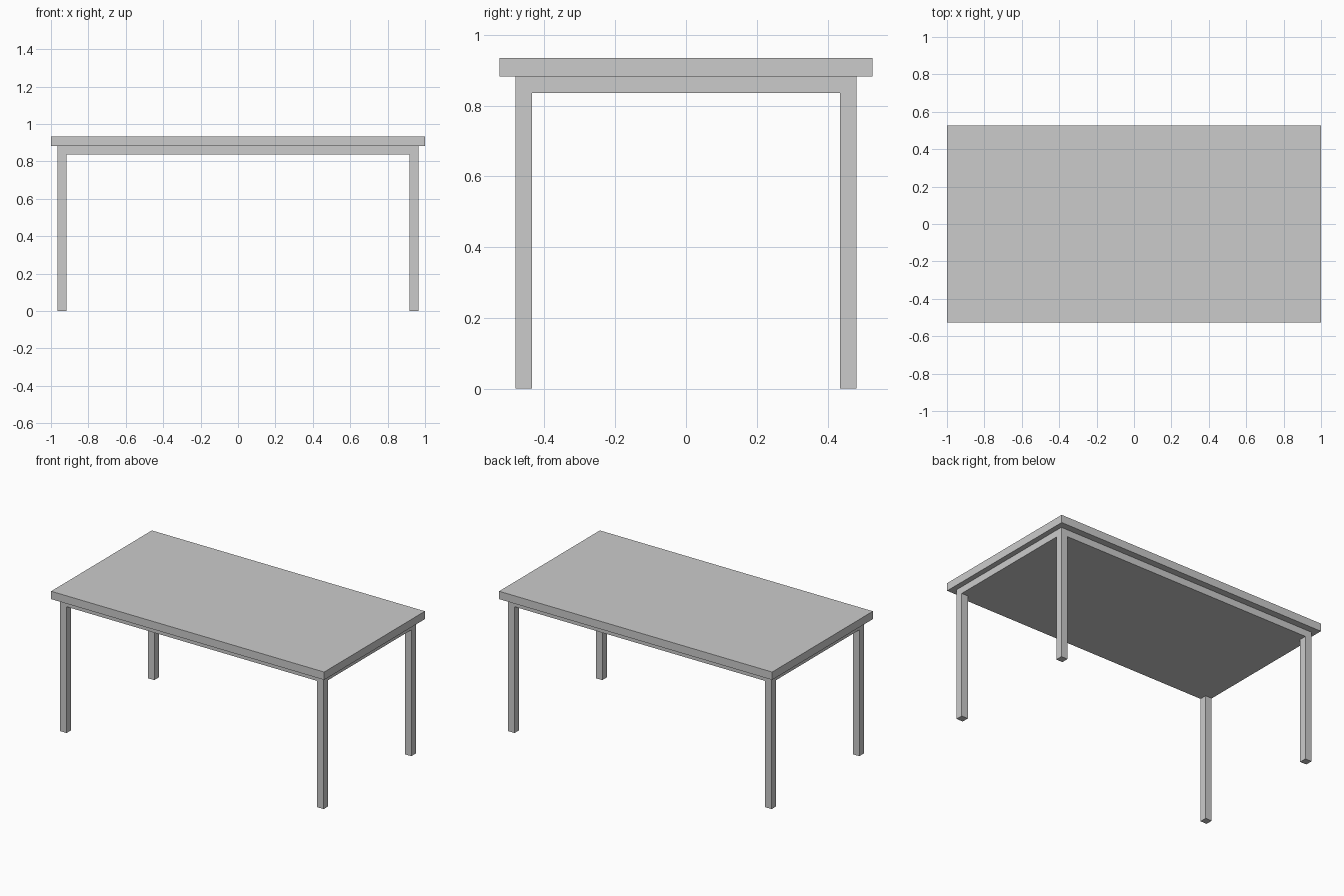
import bpy

if "Cube" in bpy.data.objects:
    bpy.data.objects.remove(bpy.data.objects["Cube"])


def box(name, lo, hi):
    bpy.ops.mesh.primitive_cube_add(size=1, location=[(a + b) / 2 for a, b in zip(lo, hi)])
    ob = bpy.context.object
    ob.name = name
    ob.scale = [b - a for a, b in zip(lo, hi)]
    bpy.ops.object.transform_apply(location=False, rotation=False, scale=True)
    return ob


LEG = 0.047              # leg thickness
FX, FY = 0.965, 0.482    # half size of the frame
Z_FRAME, Z_TOP, Z_END = 0.836, 0.882, 0.934

# Table top and the solid frame slab under it
box("table_top", (-1, -0.527, Z_TOP), (1, 0.527, Z_END))
box("under_frame", (-FX, -FY, Z_FRAME), (FX, FY, Z_TOP))

# Four square legs flush with the frame corners
for sy, depth in ((-1, "front"), (1, "back")):
    for sx, side in ((-1, "left"), (1, "right")):
        cx, cy = sx * (FX - LEG / 2), sy * (FY - LEG / 2)
        box(f"{depth}_{side}_leg",
            (cx - LEG / 2, cy - LEG / 2, 0),
            (cx + LEG / 2, cy + LEG / 2, Z_FRAME))
